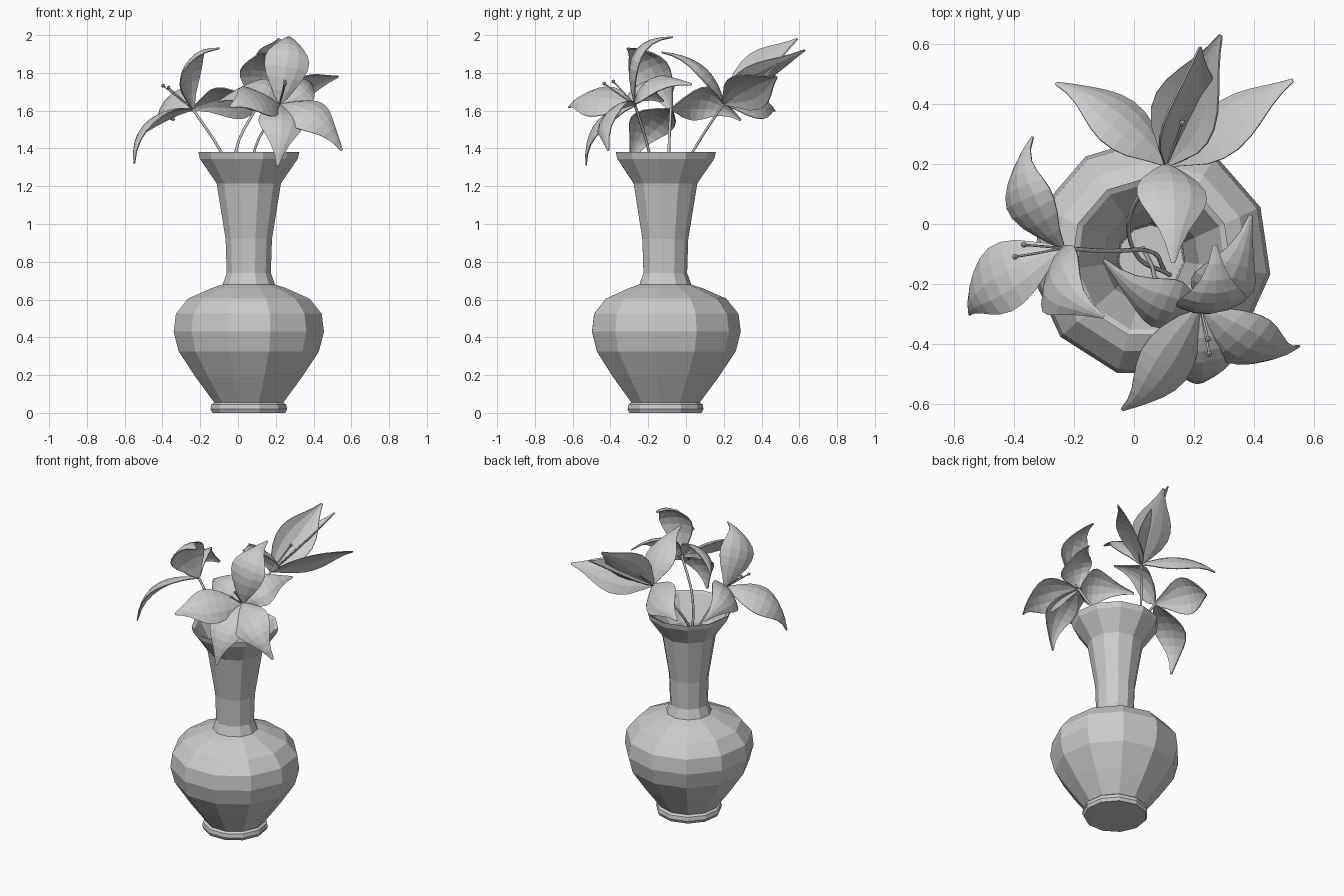
import bpy, bmesh, math
from mathutils import Vector as V

if "Cube" in bpy.data.objects:
    bpy.data.objects.remove(bpy.data.objects["Cube"])

CX, CY = 0.057, -0.112


def make_object(name, bm):
    bmesh.ops.recalc_face_normals(bm, faces=bm.faces)
    me = bpy.data.meshes.new(name)
    bm.to_mesh(me)
    bm.free()
    ob = bpy.data.objects.new(name, me)
    bpy.context.collection.objects.link(ob)
    return ob


def lathe(name, profile, sides, start):
    """Closed low-poly body of revolution, outside then down the inside."""
    bm = bmesh.new()
    rings = []
    for r, z in profile:
        ring = []
        for i in range(sides):
            a = start + math.tau * i / sides
            ring.append(bm.verts.new((CX + r * math.cos(a), CY + r * math.sin(a), z)))
        rings.append(ring)
    for a, b in zip(rings, rings[1:]):
        for i in range(sides):
            j = (i + 1) % sides
            bm.faces.new((a[i], a[j], b[j], b[i]))
    bm.faces.new(rings[0])
    bm.faces.new(rings[-1])
    return make_object(name, bm)


def tube(name, points, radius):
    """Thin round stem through a few points."""
    cu = bpy.data.curves.new(name, 'CURVE')
    cu.dimensions = '3D'
    cu.bevel_depth = radius
    cu.bevel_resolution = 1
    cu.resolution_u = 5
    cu.use_fill_caps = True
    sp = cu.splines.new('BEZIER')
    sp.bezier_points.add(len(points) - 1)
    for bp, p in zip(sp.bezier_points, points):
        bp.co = p
        bp.handle_left_type = bp.handle_right_type = 'AUTO'
    ob = bpy.data.objects.new(name, cu)
    bpy.context.collection.objects.link(ob)


HALF_WIDTHS = [0.012, 0.055, 0.095, 0.115, 0.118, 0.105, 0.08, 0.05, 0.025, 0.006]


def petal(name, base, tip, axis, bulge, normal=None, cup=-0.28):
    """Pointed leaf-shaped sheet swept along an arched path."""
    base, tip = V(base), V(tip)
    ctrl = (base + tip) / 2 + axis * bulge
    side = (tip - base).cross(V(normal) if normal else axis).normalized()
    bm = bmesh.new()
    rows = []
    n = len(HALF_WIDTHS) - 1
    for k, w in enumerate(HALF_WIDTHS):
        t = k / n
        p = base * (1 - t) ** 2 + ctrl * 2 * t * (1 - t) + tip * t * t
        tangent = ((ctrl - base) * (1 - t) + (tip - ctrl) * t).normalized()
        up = side.cross(tangent)
        rows.append([bm.verts.new(p + side * w * s + up * w * cup * s * s)
                     for s in (-1, -0.5, 0, 0.5, 1)])
    for a, b in zip(rows, rows[1:]):
        for i in range(4):
            bm.faces.new((a[i], a[i + 1], b[i + 1], b[i]))
    ob = make_object(name, bm)
    mod = ob.modifiers.new("thickness", 'SOLIDIFY')
    mod.thickness = 0.006
    mod.offset = 0


def flower(name, base, axis, petals, stem):
    axis = V(axis).normalized()
    for i, p in enumerate(petals):
        petal(f"{name}_petal_{i + 1}", base, p[0], axis, *p[1:])
    tube(name + "_stem", stem + [base], 0.0075)
    # stamens with small anthers
    u = axis.orthogonal().normalized()
    v = axis.cross(u)
    for i in range(2):
        a = math.pi * i + 0.6
        d = u * math.cos(a) + v * math.sin(a)
        end = V(base) + axis * (0.2 - 0.03 * i) + d * 0.02
        tube(f"{name}_stamen_{i + 1}", [V(base), V(base) + axis * 0.1 + d * 0.012, end], 0.004)
        bm = bmesh.new()
        bmesh.ops.create_icosphere(bm, subdivisions=1, radius=0.011)
        bmesh.ops.translate(bm, verts=bm.verts, vec=end)
        make_object(f"{name}_anther_{i + 1}", bm)


# vase: foot, round belly, neck, flared lip, then the inside of the neck
lathe("vase", [
    (0.195, 0.0), (0.205, 0.02), (0.2, 0.045), (0.185, 0.055),
    (0.285, 0.19), (0.375, 0.325), (0.402, 0.43), (0.39, 0.525),
    (0.325, 0.605), (0.2, 0.66), (0.14, 0.68), (0.118, 0.74),
    (0.124, 0.92), (0.172, 1.215), (0.262, 1.345), (0.27, 1.38),
    (0.25, 1.37), (0.16, 1.21), (0.114, 0.92), (0.108, 0.7),
], 11, math.radians(-8))

# left flower, three petals
flower("left_flower", (-0.24, -0.08, 1.61), (-0.75, -0.05, 0.62), [
    ((-0.34, 0.29, 1.55), 0.24),
    ((-0.55, -0.30, 1.32), 0.23),
    ((-0.10, -0.31, 1.93), 0.25, (-0.75, 0.2, 0.58)),
], [(0.10, -0.15, 0.72), (0.05, -0.09, 1.1), (-0.1, -0.09, 1.4)])

# back flower, five petals, the two rear ones still half closed
flower("back_flower", (0.11, 0.2, 1.64), (0.15, 0.65, 0.6), [
    ((-0.26, 0.47, 1.60), 0.12),
    ((0.53, 0.48, 1.78), 0.06),
    ((0.13, -0.13, 1.91), 0.16),
    ((0.22, 0.59, 1.98), 0.05, (0.6, -0.4, 0.6), 0.35),
    ((0.29, 0.63, 1.92), 0.0, (-0.5, -0.45, 0.7), 0.35),
], [(0.12, -0.17, 0.72), (0.0, -0.09, 1.15), (-0.01, 0.04, 1.39)])

# front flower, six petals
flower("front_flower", (0.22, -0.27, 1.63), (0.15, -0.72, 0.62), [
    ((0.27, -0.07, 1.99), 0.28),
    ((0.39, 0.03, 1.74), 0.2),
    ((0.55, -0.41, 1.39), 0.22),
    ((0.21, -0.53, 1.31), 0.2),
    ((-0.04, -0.62, 1.62), 0.15),
    ((-0.10, -0.12, 1.65), 0.22),
], [(0.03, -0.08, 0.72), (0.06, -0.14, 1.1), (0.09, -0.2, 1.4)])
